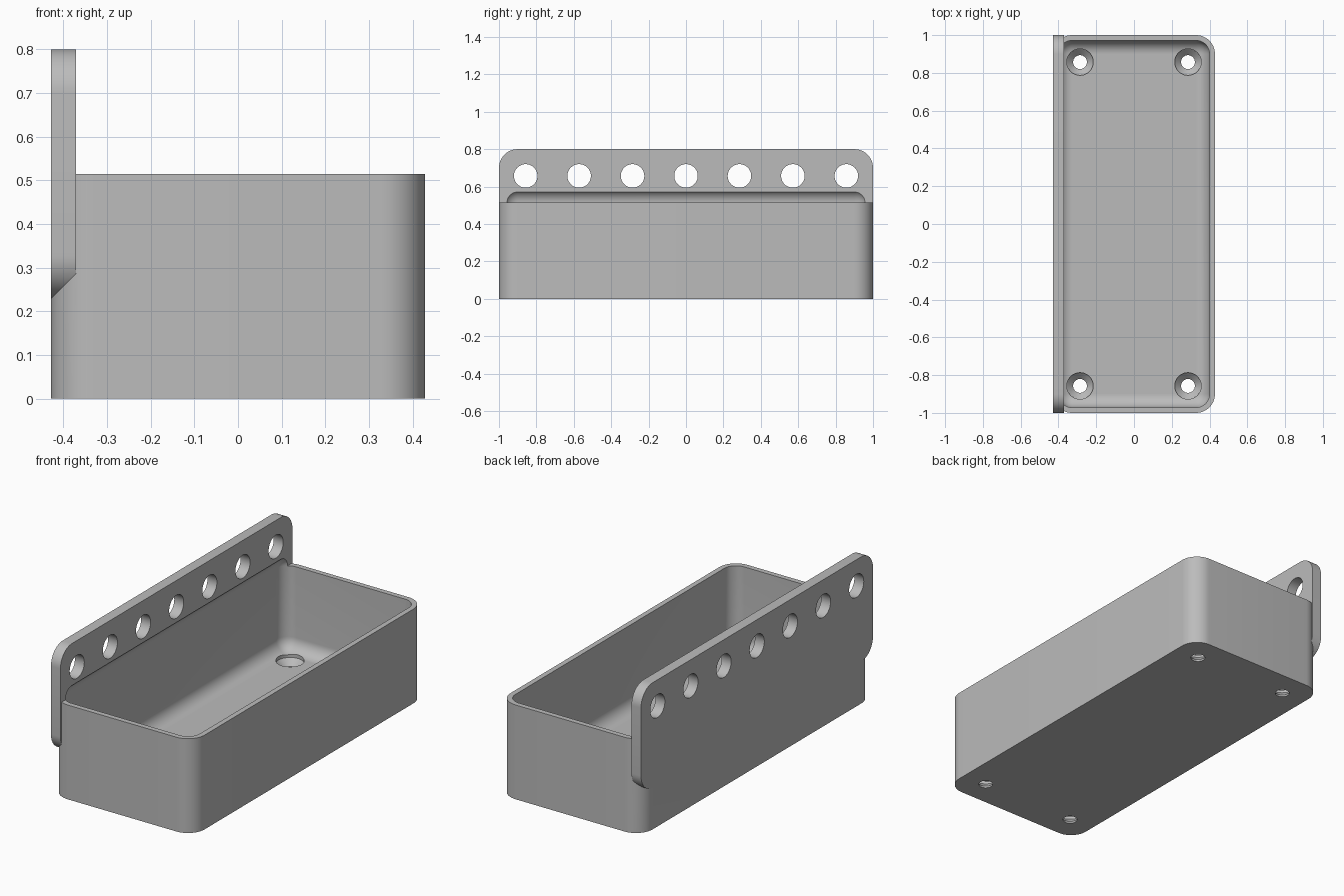
import bpy, bmesh, math
from mathutils import Matrix

if "Cube" in bpy.data.objects:
    bpy.data.objects.remove(bpy.data.objects["Cube"])

U = 2 / 70            # one design unit: the tray is 70 units long
HX, HY = 15 * U, 35 * U

grey = bpy.data.materials.new("light_grey")
grey.diffuse_color = (0.5, 0.5, 0.5, 1)
grey.use_nodes = True
grey.node_tree.nodes["Principled BSDF"].inputs["Base Color"].default_value = grey.diffuse_color


def to_object(name, bm):
    bmesh.ops.recalc_face_normals(bm, faces=bm.faces)
    me = bpy.data.meshes.new(name)
    bm.to_mesh(me)
    bm.free()
    me.materials.append(grey)
    ob = bpy.data.objects.new(name, me)
    bpy.context.collection.objects.link(ob)
    return ob


def rounded_box(name, lo, hi, radius, axis=None, seg=12):
    """Box with edges rounded along one axis, or all edges if axis is None."""
    bm = bmesh.new()
    bmesh.ops.create_cube(bm, size=1)
    for v in bm.verts:
        for i in range(3):
            v.co[i] = hi[i] if v.co[i] > 0 else lo[i]
    edges = [e for e in bm.edges if axis is None
             or abs((e.verts[0].co - e.verts[1].co).normalized()[axis]) > 0.9]
    bmesh.ops.bevel(bm, geom=edges, offset=radius, offset_type='OFFSET',
                    segments=seg, profile=0.5, affect='EDGES')
    return to_object(name, bm)


def lathe(name, profile, matrix, n=48):
    """Closed solid of revolution from (radius, height) points."""
    bm = bmesh.new()
    rings = [[bm.verts.new((r * math.cos(2 * math.pi * k / n),
                            r * math.sin(2 * math.pi * k / n), h)) for k in range(n)]
             for r, h in profile]
    for a, b in zip(rings, rings[1:]):
        for k in range(n):
            bm.faces.new((a[k], a[(k + 1) % n], b[(k + 1) % n], b[k]))
    bm.faces.new(rings[0])
    bm.faces.new(rings[-1])
    bm.transform(matrix)
    return to_object(name, bm)


def boolean(target, tool, op):
    m = target.modifiers.new(op, 'BOOLEAN')
    m.operation, m.solver, m.object = op, 'EXACT', tool
    bpy.context.view_layer.objects.active = target
    bpy.ops.object.modifier_apply(modifier=m.name)
    bpy.data.objects.remove(tool, do_unlink=True)


# tray body and the taller rounded back plate
tray = rounded_box("wall_tray", (-HX, -HY, 0), (HX, HY, 18 * U), 3.5 * U, axis=2)
plate = rounded_box("back_plate", (-HX, -HY, 8 * U), (-HX + 2 * U, HY, 28 * U), 3.5 * U, axis=0)
boolean(tray, plate, 'UNION')

# rounded cavity, which also scoops slightly into the plate
cavity = rounded_box("cavity_cutter", (-14 * U, -34 * U, 2 * U), (14 * U, 34 * U, 20.5 * U), 2.5 * U)
boolean(tray, cavity, 'DIFFERENCE')

# row of mounting holes through the plate
for k in range(-3, 4):
    m = Matrix.Translation((-HX + U, k * 10 * U, 23 * U)) @ Matrix.Rotation(math.pi / 2, 4, 'Y')
    boolean(tray, lathe("hole_cutter", [(2.2 * U, -3 * U), (2.2 * U, 3 * U)], m), 'DIFFERENCE')

# countersunk screw holes in the floor corners
screw = [(1.28 * U, -U), (1.28 * U, 0.35 * U), (2.45 * U, 1.5 * U), (2.45 * U, 3 * U)]
for sx in (-1, 1):
    for sy in (-1, 1):
        m = Matrix.Translation((sx * 10 * U, sy * 30 * U, 0))
        boolean(tray, lathe("screw_cutter", screw, m), 'DIFFERENCE')

bpy.ops.object.select_all(action='DESELECT')
tray.select_set(True)
bpy.context.view_layer.objects.active = tray
bpy.ops.object.shade_smooth_by_angle(angle=math.radians(30))
